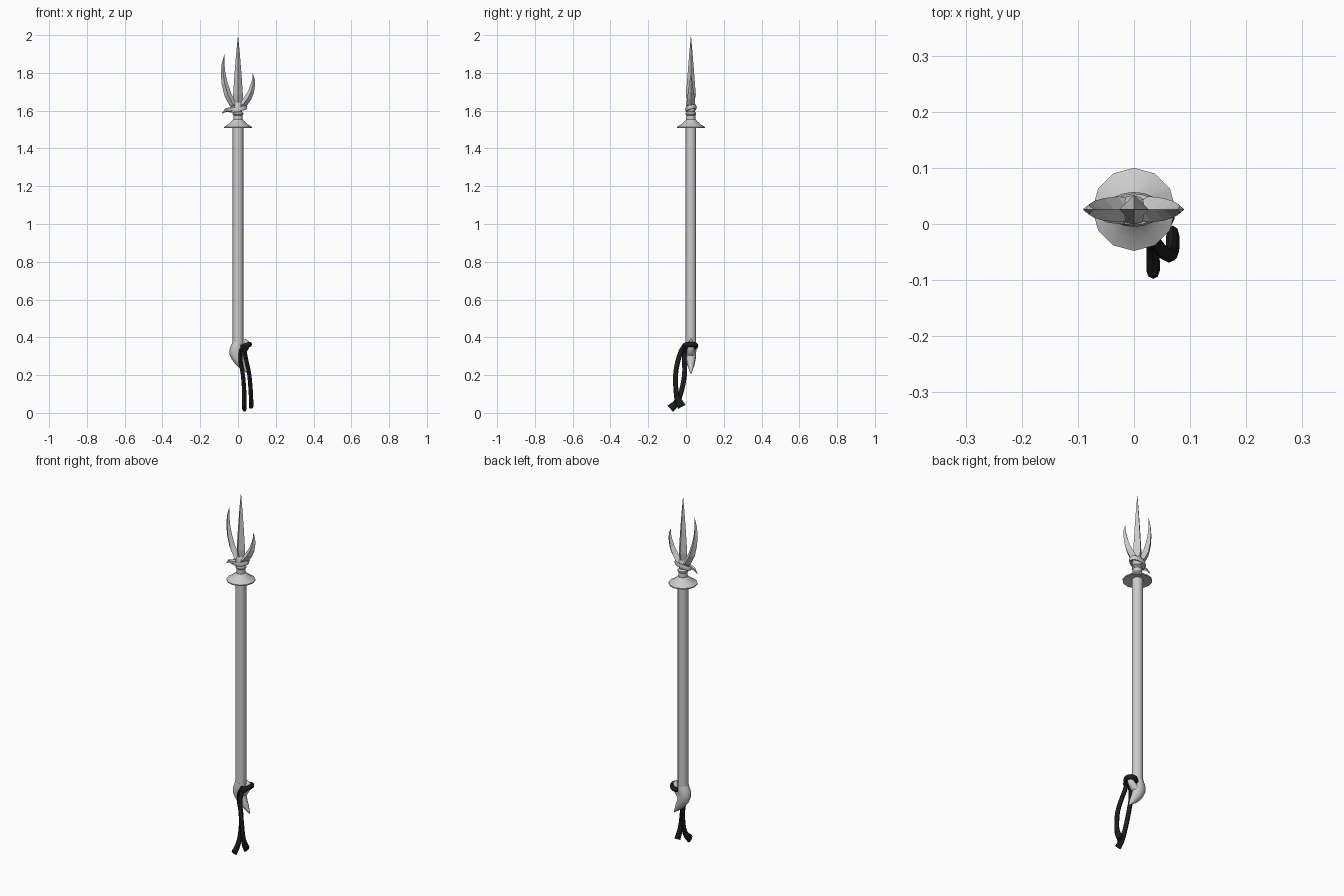
import bpy, math
from mathutils import Vector

CY = 0.026  # depth of the shaft axis


def make(name, verts, faces, smooth=None, mat=None):
    me = bpy.data.meshes.new(name)
    me.from_pydata([tuple(v) for v in verts], [], faces)
    me.update()
    ob = bpy.data.objects.new(name, me)
    bpy.context.collection.objects.link(ob)
    if mat:
        me.materials.append(mat)
    if smooth:
        bpy.ops.object.select_all(action='DESELECT')
        ob.select_set(True)
        bpy.context.view_layer.objects.active = ob
        bpy.ops.object.shade_smooth_by_angle(angle=math.radians(smooth))
    return ob


def skin(rings, n, closed=False):
    m = len(rings)
    faces = []
    for i in range(m if closed else m - 1):
        a, b = i * n, ((i + 1) % m) * n
        faces += [(a + j, a + (j + 1) % n, b + (j + 1) % n, b + j) for j in range(n)]
    if not closed:
        faces += [tuple(reversed(range(n))), tuple(range((m - 1) * n, m * n))]
    return [v for r in rings for v in r], faces


def lathe(name, profile, n=12, smooth=40):
    rings = [[(r * math.cos(2 * math.pi * j / n), CY + r * math.sin(2 * math.pi * j / n), z)
              for j in range(n)] for r, z in profile]
    return make(name, *skin(rings, n), smooth)


def sweep(name, pts, sizes, n=4, ref=(0, 1, 0), closed=False, smooth=None, mat=None):
    """Sweep an ellipse/rhombus; sizes = (across, along ref) per point."""
    pts = [Vector(p) for p in pts]
    m, rings = len(pts), []
    for i, p in enumerate(pts):
        if closed:
            t = pts[(i + 1) % m] - pts[i - 1]
        else:
            t = pts[min(i + 1, m - 1)] - pts[max(i - 1, 0)]
        u = Vector(ref).cross(t).normalized()
        w = t.cross(u).normalized()
        a, b = sizes[i]
        rings.append([p + u * a * math.cos(2 * math.pi * j / n) + w * b * math.sin(2 * math.pi * j / n)
                      for j in range(n)])
    return make(name, *skin(rings, n, closed), smooth, mat)


def spline(pts, steps=4):
    """Catmull-Rom subdivision of a short path."""
    p = [Vector(q) for q in pts]
    p = [2 * p[0] - p[1]] + p + [2 * p[-1] - p[-2]]
    out = []
    for i in range(1, len(p) - 2):
        a, b, c, d = p[i - 1:i + 3]
        for s in range(steps):
            t = s / steps
            out.append(0.5 * (2 * b + (c - a) * t + (2 * a - 5 * b + 4 * c - d) * t * t
                              + (3 * b - a - 3 * c + d) * t ** 3))
    return out + [p[-2]]


black = bpy.data.materials.new("black_cord")
black.diffuse_color = (0.012, 0.012, 0.014, 1)

# Shaft, flared guard and neck
lathe("shaft", [(0.028, 0.345), (0.028, 1.515)])
lathe("guard", [(0.026, 1.516), (0.074, 1.508), (0.074, 1.514), (0.052, 1.527),
                (0.034, 1.543), (0.026, 1.552)])
lathe("neck", [(0.024, 1.545), (0.023, 1.575), (0.028, 1.58), (0.028, 1.587),
               (0.02, 1.595), (0.026, 1.61), (0.027, 1.625), (0.018, 1.645)])

# Central blade
sweep("center_blade", [(0, CY, z) for z in (1.62, 1.645, 1.685, 1.80, 1.90, 1.995)],
      [(0.018, 0.014), (0.024, 0.018), (0.026, 0.026), (0.018, 0.017), (0.010, 0.009), (0.0006, 0.0006)])

# Side prongs, the left one longer
prong_sizes = [(0.016, 0.020), (0.020, 0.023), (0.019, 0.020), (0.016, 0.015),
               (0.012, 0.010), (0.007, 0.006), (0.0005, 0.0005)]
prongs = {
    "left_prong": [(0, 1.615), (-0.028, 1.637), (-0.054, 1.685), (-0.071, 1.745),
                   (-0.079, 1.80), (-0.079, 1.85), (-0.071, 1.902)],
    "right_prong": [(0, 1.615), (0.030, 1.637), (0.053, 1.668), (0.069, 1.70),
                    (0.078, 1.735), (0.082, 1.765), (0.078, 1.797)],
}
for name, path in prongs.items():
    sweep(name, [(x, CY, z) for x, z in path], prong_sizes)

# Tilted band round the prong roots, with a pointed tail
ring = [(0.042 * math.cos(a), CY + 0.024 * math.sin(a), 1.612 + 0.008 * math.cos(a) + 0.006 * math.sin(a))
        for a in (2 * math.pi * i / 16 for i in range(16))]
sweep("head_band", ring, [(0.007, 0.013)] * 16, n=6, ref=(0, 0, 1), closed=True, smooth=40)
sweep("band_tail", [(-0.015, 0.006, 1.612), (-0.045, 0.010, 1.604), (-0.066, 0.018, 1.602), (-0.086, 0.022, 1.584)],
      [(0.014, 0.008), (0.013, 0.009), (0.009, 0.006), (0.001, 0.001)], n=6, smooth=40)

# Hooked pommel
sweep("pommel_hook", spline([(0, CY, 0.375), (-0.006, CY, 0.345), (-0.009, CY, 0.315),
                             (0.008, CY, 0.275), (0.032, CY, 0.24), (0.057, CY, 0.205)], 2),
      [(0.028, 0.028), (0.030, 0.030), (0.034, 0.030), (0.036, 0.030), (0.036, 0.029), (0.033, 0.028),
       (0.028, 0.024), (0.023, 0.020), (0.017, 0.014), (0.009, 0.008), (0.001, 0.001)], n=10, smooth=50)
# Short upturned horn that holds the cord
sweep("pommel_horn", [(0.0, CY, 0.31), (0.024, CY, 0.325), (0.042, CY, 0.35), (0.046, CY, 0.375), (0.036, CY, 0.392)],
      [(0.024, 0.024), (0.021, 0.021), (0.018, 0.018), (0.013, 0.013), (0.002, 0.002)], n=8, smooth=50)

# Cord loop, knot and two hanging ends
loop = [(0.040 + 0.024 * math.cos(a), 0.023 + 0.032 * math.sin(a), 0.355 + 0.008 * math.cos(a))
        for a in (2 * math.pi * i / 16 for i in range(16))]
sweep("cord_loop", loop, [(0.010, 0.014)] * 16, n=8, ref=(0, 0, 1), closed=True, smooth=50, mat=black)
sweep("cord_knot", [(0.028, -0.008, 0.36), (0.040, -0.012, 0.352), (0.056, -0.008, 0.342)],
      [(0.008, 0.008), (0.014, 0.013), (0.008, 0.008)], n=8, smooth=50, mat=black)

cords = {
    "cord_end_left": [(0.042, -0.008, 0.355), (0.018, -0.008, 0.335), (0.013, -0.008, 0.28),
                      (0.026, -0.008, 0.20), (0.033, -0.026, 0.11), (0.034, -0.050, 0.055), (0.034, -0.083, 0.022)],
    "cord_end_right": [(0.040, -0.008, 0.355), (0.036, -0.026, 0.325), (0.046, -0.044, 0.27),
                       (0.060, -0.055, 0.20), (0.067, -0.053, 0.12), (0.069, -0.044, 0.075), (0.069, -0.022, 0.032)],
}
for name, path in cords.items():
    pts = spline(path)
    k = len(pts) - 1
    sizes = [(0.013 + 0.009 * max(0, i / k - 0.7) / 0.3, 0.010 + 0.002 * i / k) for i in range(k + 1)]
    sweep(name, pts, sizes, n=8, ref=(1, 0, 0), smooth=50, mat=black)
